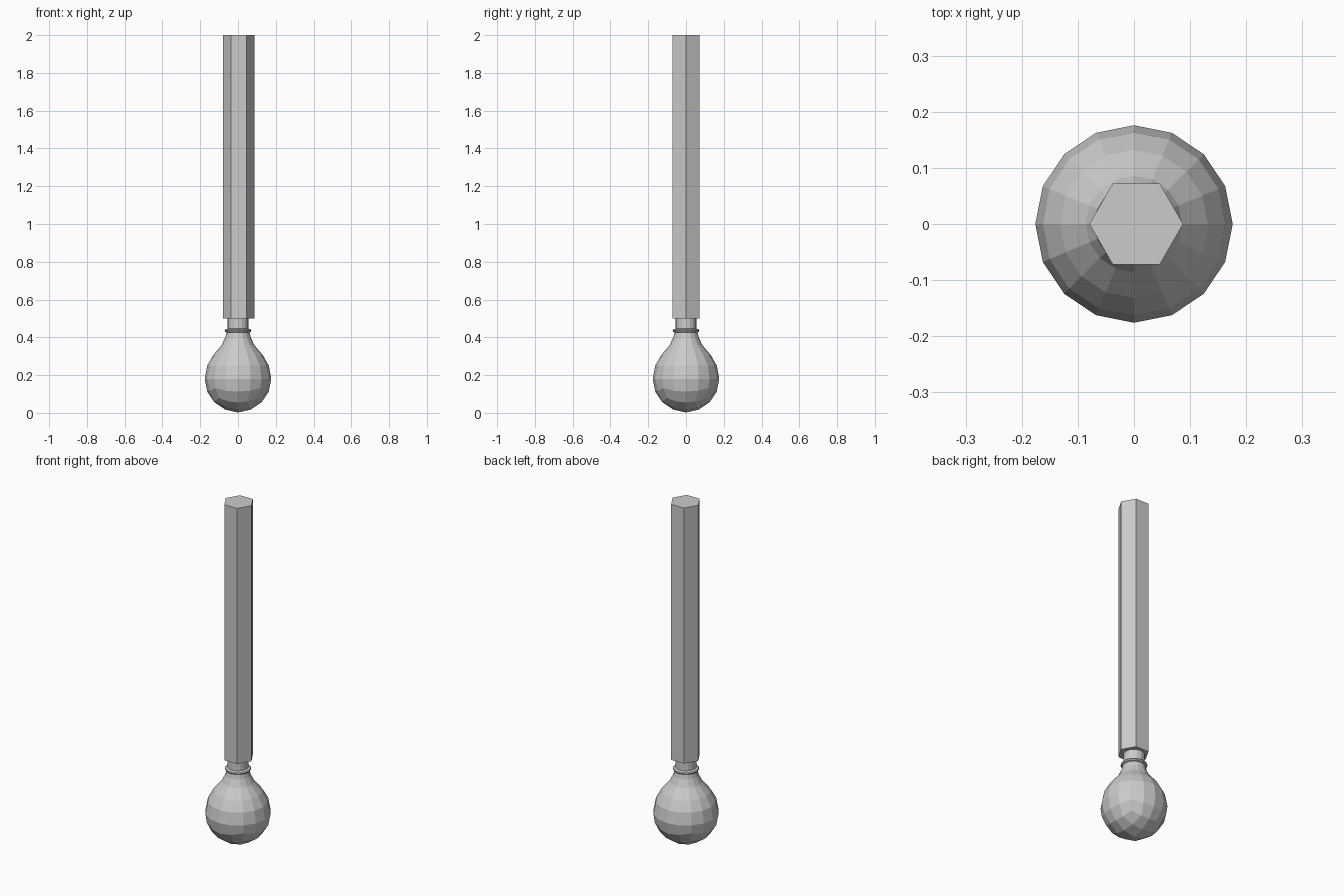
import bpy, bmesh, math
from mathutils import Vector

if "Cube" in bpy.data.objects:
    bpy.data.objects.remove(bpy.data.objects["Cube"])

R, CZ = 0.176, 0.18


def finish(name, bm):
    bmesh.ops.recalc_face_normals(bm, faces=bm.faces)
    me = bpy.data.meshes.new(name)
    bm.to_mesh(me)
    bm.free()
    ob = bpy.data.objects.new(name, me)
    bpy.context.collection.objects.link(ob)
    return ob


def lathe(name, profile, sides, offset_x=0.0):
    """Capped solid of revolution from (radius, z) points."""
    bm = bmesh.new()
    rings = [[bm.verts.new((offset_x + r * math.cos(math.tau * k / sides),
                            r * math.sin(math.tau * k / sides), z))
              for k in range(sides)] for r, z in profile]
    for a, b in zip(rings, rings[1:]):
        for k in range(sides):
            n = (k + 1) % sides
            bm.faces.new((a[k], a[n], b[n], b[k]))
    bm.faces.new(rings[0][::-1])
    bm.faces.new(rings[-1])
    return finish(name, bm)


# Bulb: lower half is a quad sphere, upper half is drawn up into a neck
bm = bmesh.new()
bmesh.ops.create_cube(bm, size=2)
bmesh.ops.subdivide_edges(bm, edges=bm.edges[:], cuts=3, use_grid_fill=True)
bmesh.ops.delete(bm, geom=[v for v in bm.verts if v.co.z > 0.01], context='VERTS')
for v in bm.verts:
    d = Vector([math.tan(c * math.pi / 4) for c in v.co]).normalized()
    v.co = d * R + Vector((0, 0, CZ))
    if v.co.z < CZ - R + 0.001:
        v.co.z = 0.002
edge_loop = [e for e in bm.edges if e.is_boundary]
for r, z in [(0.163, 0.25), (0.132, 0.305), (0.086, 0.36), (0.067, 0.40), (0.06, 0.43)]:
    out = bmesh.ops.extrude_edge_only(bm, edges=edge_loop)['geom']
    edge_loop = [g for g in out if isinstance(g, bmesh.types.BMEdge) and g.is_boundary]
    for v in {v for e in edge_loop for v in e.verts}:
        flat = Vector((v.co.x, v.co.y, 0)).normalized() * r
        v.co = (flat.x, flat.y, z)
finish("bulb", bm)

# Collar ring and short socket between bulb and handle
lathe("collar", [(0.058, 0.424), (0.068, 0.429), (0.071, 0.435),
                 (0.068, 0.441), (0.055, 0.446)], 16)
lathe("socket", [(0.056, 0.43), (0.056, 0.505)], 16)

# Hexagonal shaft
lathe("hex_shaft", [(0.0835, 0.5), (0.0835, 2.0)], 6, 0.004)
